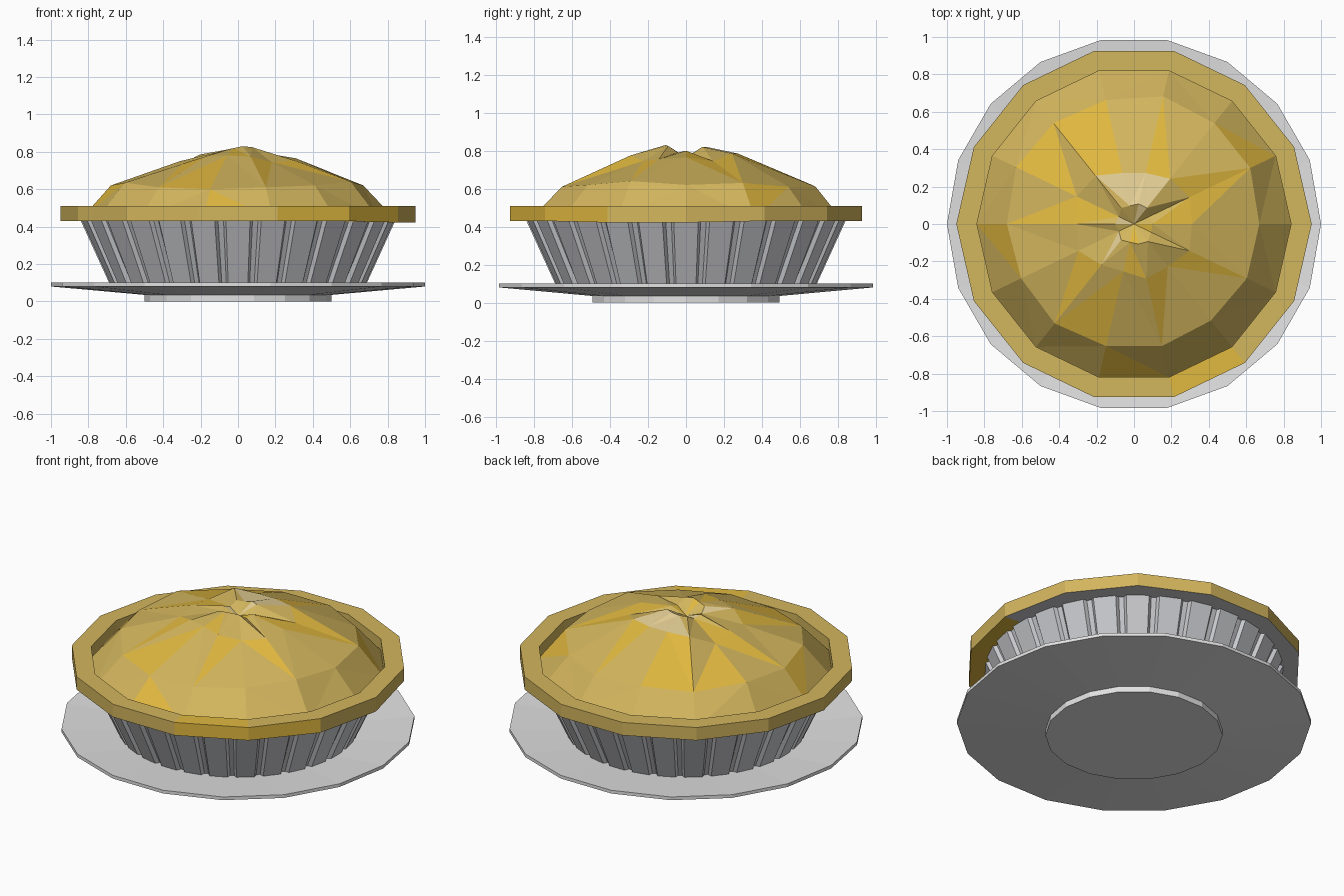
import bpy, bmesh, math

if "Cube" in bpy.data.objects:
    bpy.data.objects.remove(bpy.data.objects["Cube"])


def material(name, r, g, b):
    m = bpy.data.materials.new(name)
    m.diffuse_color = (r, g, b, 1)
    m.use_nodes = True
    m.node_tree.nodes["Principled BSDF"].inputs["Base Color"].default_value = m.diffuse_color
    return m


tan = material("baked_tan", 0.65, 0.465, 0.11)
gold = material("golden_brown", 0.75, 0.48, 0.05)
cream = material("pale_crust", 0.80, 0.64, 0.31)
tin_grey = material("tin_grey", 0.61, 0.615, 0.64)
plate_grey = material("plate_grey", 0.76, 0.76, 0.76)


def finish(name, bm, mats):
    me = bpy.data.meshes.new(name)
    bm.to_mesh(me)
    bm.free()
    for m in mats:
        me.materials.append(m)
    ob = bpy.data.objects.new(name, me)
    bpy.context.collection.objects.link(ob)
    return ob


def ring(bm, n, radii, heights):
    """Ring of n vertices; radii and heights are numbers or lists."""
    out = []
    for i in range(n):
        r = radii[i] if isinstance(radii, list) else radii
        z = heights[i] if isinstance(heights, list) else heights
        a = 2 * math.pi * i / n
        out.append(bm.verts.new((r * math.cos(a), r * math.sin(a), z)))
    return out


def bridge(bm, a, b, mat=lambda i: 0, split=False):
    n = len(a)
    for i in range(n):
        j = (i + 1) % n
        if split:
            if i % 2:
                faces = [(a[i], a[j], b[j]), (a[i], b[j], b[i])]
            else:
                faces = [(a[i], a[j], b[i]), (a[j], b[j], b[i])]
        else:
            faces = [(a[i], a[j], b[j], b[i])]
        for t, f in enumerate(faces):
            bm.faces.new(f).material_index = mat(i * 2 + t if split else i)


# Plate: shallow 18-sided dish
bm = bmesh.new()
profile = [(0.5, 0.035), (1.0, 0.08), (1.0, 0.1), (0.5, 0.06)]
rings = [ring(bm, 18, r, z) for r, z in profile]
for a, b in zip(rings, rings[1:]):
    bridge(bm, a, b)
bm.faces.new(rings[-1])
bm.faces.new(rings[0][::-1])
finish("plate", bm, [plate_grey])

# Plate foot
bm = bmesh.new()
low, high = ring(bm, 18, 0.5, 0), ring(bm, 18, 0.5, 0.037)
bridge(bm, low, high)
bm.faces.new(low[::-1])
bm.faces.new(high)
finish("plate_foot", bm, [plate_grey])

# Fluted tin: 28 wide ribs with narrow shallow grooves between
bm = bmesh.new()
levels = []
for outer, inner, z in [(0.68, 0.655, 0.075), (0.845, 0.825, 0.435)]:
    vs = []
    for k in range(28):
        for off, r in [(-0.34, outer), (0.34, outer), (0.42, inner), (0.58, inner)]:
            a = 2 * math.pi * (k + off) / 28
            vs.append(bm.verts.new((r * math.cos(a), r * math.sin(a), z)))
    levels.append(vs)
bridge(bm, *levels)
bm.faces.new(levels[0][::-1])
finish("fluted_tin", bm, [tin_grey])

# Pie crust: 14-sided rim, then a folded lid pinched in at the middle
N = 14
bm = bmesh.new()
droop = [0.422 if i in (0, 13) else 0.43 for i in range(N)]
under = ring(bm, N, 0.80, 0.43)
bottom = ring(bm, N, 0.95, droop)
top = ring(bm, N, 0.95, 0.51)
inner = ring(bm, N, 0.84, 0.51)
seam = ring(bm, N, 0.84, 0.44)
shoulder = ring(bm, N,
                [.67, .69, .69, .70, .68, .69, .70, .68, .67, .68, .67, .67, .66, .67],
                [.62, .63, .61, .61, .62, .61, .635, .62, .635, .61, .60, .61, .62, .64])
fold = ring(bm, N,
            [.31, .33, .31, .28, .28, .33, .34, .31, .33, .28, .26, .30, .29, .33],
            [.765, .745, .785, .785, .785, .785, .73, .75, .735, .775, .78, .775, .745, .755])
crest = ring(bm, N,
             [.10, .09, .11, .11, .10, .11, .09, .10, .09, .11, .10, .11, .12, .10],
             [.80, .78, .82, .82, .81, .81, .785, .80, .785, .81, .82, .83, .825, .79])
bridge(bm, under, bottom, lambda i: 1 if i in (12, 13) else 3)
bridge(bm, bottom, top, lambda i: 1 if i in (11, 12) else 0)
bridge(bm, top, inner, lambda i: 1 if i == 11 else 0)
bridge(bm, inner, seam)
bridge(bm, seam, shoulder, lambda i: 1 if i in (3, 15, 20) else 0, True)
bridge(bm, shoulder, fold, lambda i: 1 if i in (1, 3, 5, 8, 9, 10, 13, 17, 18, 23, 25) else 0, True)
bridge(bm, fold, crest, lambda i: 2 if i in (4, 5, 6, 7, 8, 17) else (1 if i in (0, 12, 20) else 0), True)
centre = bm.verts.new((0, 0, 0.765))
for i in range(N):
    bm.faces.new((crest[i], crest[(i + 1) % N], centre)).material_index = {2: 2, 6: 2, 10: 1, 13: 1}.get(i, 0)
finish("pie_crust", bm, [tan, gold, cream, tin_grey])
